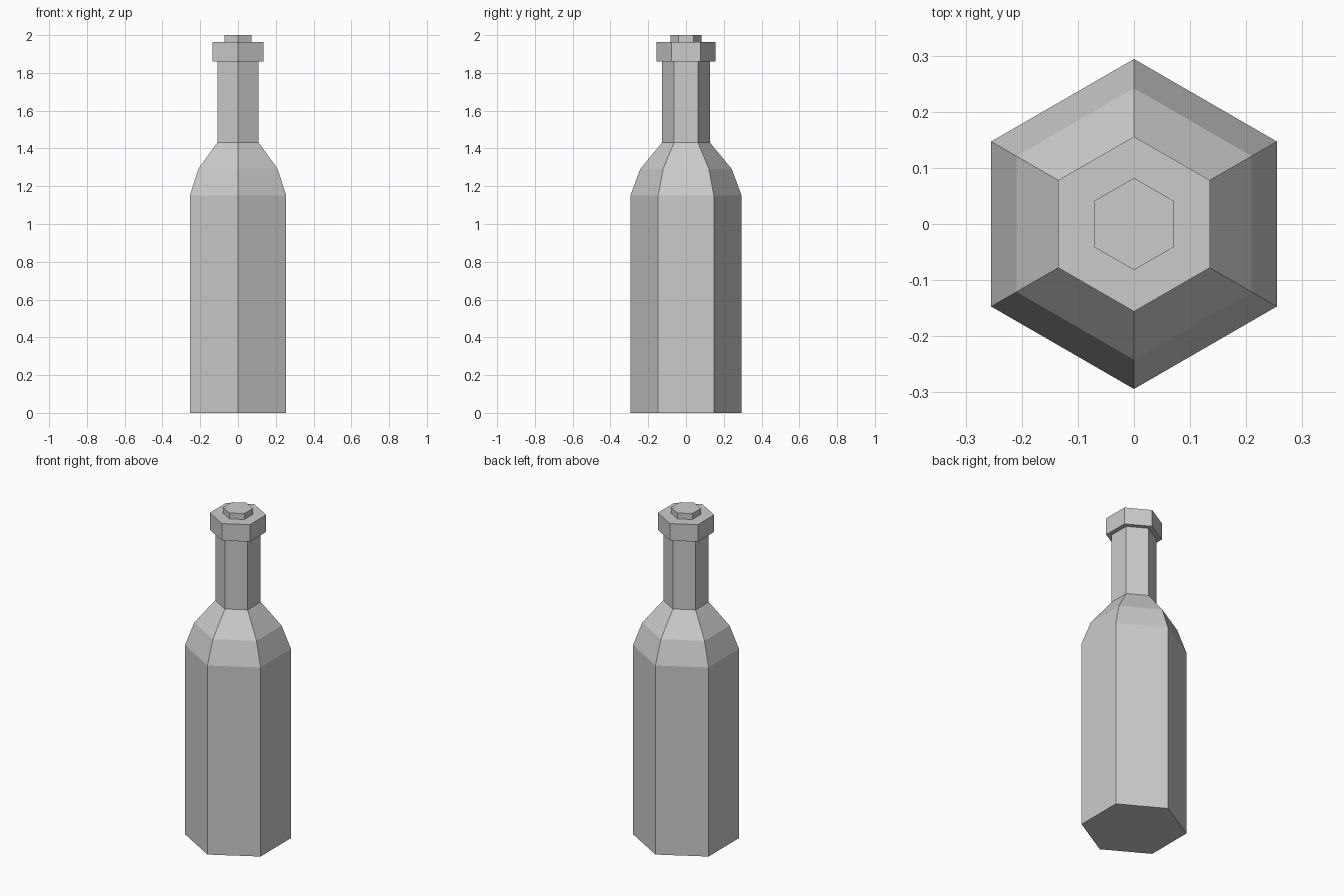
import bpy
import bmesh
from math import cos, sin, radians

SIDES = 6

cube = bpy.data.objects.get("Cube")
if cube:
    bpy.data.objects.remove(cube, do_unlink=True)

# Single flat grey
grey = bpy.data.materials.new("light_grey")
grey.use_nodes = True
colour = (0.6, 0.6, 0.6, 1.0)
grey.diffuse_color = colour
grey.node_tree.nodes["Principled BSDF"].inputs["Base Color"].default_value = colour


def hex_lathe(name, profile):
    """Closed six-sided solid from (corner radius, height) pairs, corners on the y axis."""
    bm = bmesh.new()
    rings = []
    for r, z in profile:
        angles = [radians(90 + 360 * i / SIDES) for i in range(SIDES)]
        rings.append([bm.verts.new((r * cos(a), r * sin(a), z)) for a in angles])
    for low, high in zip(rings, rings[1:]):
        for i in range(SIDES):
            j = (i + 1) % SIDES
            bm.faces.new((low[i], low[j], high[j], high[i]))
    bm.faces.new(rings[0][::-1])
    bm.faces.new(rings[-1])
    bmesh.ops.recalc_face_normals(bm, faces=bm.faces)
    mesh = bpy.data.meshes.new(name)
    bm.to_mesh(mesh)
    bm.free()
    mesh.materials.append(grey)
    obj = bpy.data.objects.new(name, mesh)
    bpy.context.collection.objects.link(obj)
    return obj


# Body, two-step shoulder and neck
hex_lathe("bottle_body", [(0.294, 0), (0.294, 1.152), (0.242, 1.292),
                          (0.126, 1.432), (0.126, 1.86)])
# Lip ring around the mouth
hex_lathe("bottle_lip", [(0.156, 1.86), (0.156, 1.964)])
# Stopper showing above the lip
hex_lathe("stopper", [(0.082, 1.964), (0.082, 2.0)])
